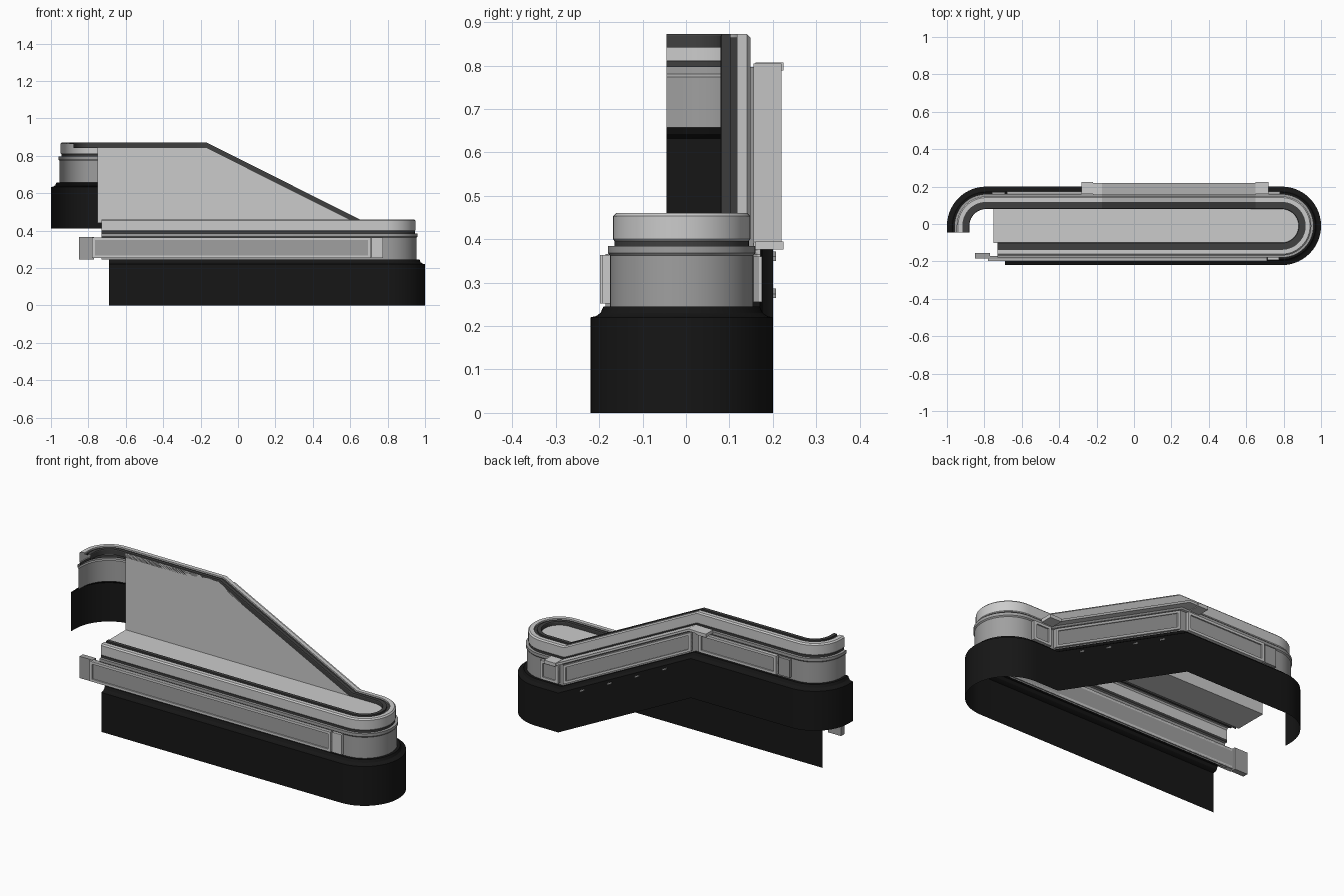
import bpy, bmesh, math

if "Cube" in bpy.data.objects:
    bpy.data.objects.remove(bpy.data.objects["Cube"])

CX, CY, RISE = 0.79, -0.01, 0.412     # bend centres, centre line, height gained at the back


def material(name, v):
    m = bpy.data.materials.new(name)
    m.diffuse_color = (v, v, v, 1)
    m.use_nodes = True
    m.node_tree.nodes["Principled BSDF"].inputs["Base Color"].default_value = m.diffuse_color
    return m


BLACK = material("black_skirt", 0.008)
DARK = material("dark_trim", 0.05)
STEEL = material("steel", 0.35)


def lift(x):
    """Height of the back run above the front run at x."""
    return RISE * min(1, max(0, (0.65 - x) / 0.82))


def front_run(a, b=CX):
    return [(a, CY, 0, -1, 0), (b, CY, 0, -1, 0)]


def back_run(a, b):
    xs = [a] + [x for x in (0.65, -0.17) if b < x < a] + [b]
    return [(x, CY, 0, 1, lift(x)) for x in xs]


def full_path(start):
    """Front straight, round end, rising back, quarter bend at the upper left."""
    p = front_run(start)
    n = 28
    for i in range(1, n):
        t = -math.pi / 2 + math.pi * i / n
        p.append((CX, CY, math.cos(t), math.sin(t), 0))
    p += back_run(CX, -CX)
    for i in range(1, 15):
        t = math.pi / 2 * (1 + i / 14)
        p.append((-CX, CY, math.cos(t), math.sin(t), RISE))
    p.append((-CX, CY - 0.035, -1, 0, RISE))
    return p


def add_mesh(name, bm, mat):
    me = bpy.data.meshes.new(name)
    bm.to_mesh(me)
    bm.free()
    ob = bpy.data.objects.new(name, me)
    bpy.context.collection.objects.link(ob)
    if mat:
        me.materials.append(mat)
    bpy.context.view_layer.objects.active = ob
    ob.select_set(True)
    bpy.ops.object.shade_smooth_by_angle(angle=math.radians(25))
    ob.select_set(False)
    return ob


def sweep(name, profile, path, mat=None, closed=False):
    """Carry a profile of (offset, height) points along a path."""
    bm = bmesh.new()
    rows = [[bm.verts.new((x + nx * d, y + ny * d, z + h)) for d, h in profile]
            for x, y, nx, ny, z in path]
    m = len(profile)
    for r, s in zip(rows, rows[1:]):
        for j in range(m if closed else m - 1):
            k = (j + 1) % m
            bm.faces.new((r[j], s[j], s[k], r[k]))
    if closed:
        bm.faces.new(rows[0])
        bm.faces.new(rows[-1][::-1])
        bmesh.ops.recalc_face_normals(bm, faces=bm.faces)
    return add_mesh(name, bm, mat)


def bar(name, d0, d1, z0, z1, path, mat=None):
    return sweep(name, [(d0, z0), (d1, z0), (d1, z1), (d0, z1)], path, mat, True)


def polygon(name, points, mat=None):
    bm = bmesh.new()
    bm.faces.new([bm.verts.new(p) for p in points])
    return add_mesh(name, bm, mat)


# Main wall: skirt, steel band, lip, groove and top rail
sweep("skirt", [(.21, 0), (.21, .22), (.197, .223), (.187, .23), (.18, .245), (.165, .245)],
      full_path(-.69), BLACK)
sweep("steel_band", [(.165, .245), (.165, .362), (.17, .368), (.17, .384), (.155, .384)],
      full_path(-.73), STEEL)
sweep("groove", [(.155, .384), (.155, .398)], full_path(-.73), DARK)
sweep("rail", [(.155, .396), (.158, .40), (.158, .453), (.151, .46), (.128, .46), (.128, .45)],
      full_path(-.73))
sweep("rail_groove", [(.128, .452), (.112, .452)], full_path(-.73), DARK)
sweep("rail_inner_lip", [(.112, .45), (.112, .46), (.092, .46), (.09, .456), (.09, .43)],
      full_path(-.73), DARK)

# Floor inside the loop, with a round right end
floor = [(-.75, CY + .092, .44), (-.75, CY - .092, .44)]
for i in range(21):
    t = -math.pi / 2 + math.pi * i / 20
    floor.append((CX + .092 * math.cos(t), CY + .092 * math.sin(t), .44))
polygon("floor", floor)

# Tall inner wall below the raised rail
polygon("inner_wall", [(-.75, .08, .44), (.68, .08, .44), (.65, .08, .455),
                       (-.17, .08, .455 + RISE), (-.75, .08, .455 + RISE)])


def framed_panel(name, path_of, a, b, d, z0, z1):
    """Panel with raised edges all round."""
    e = .016 if b > a else -.016
    bar(name + "_face", .16, d - .007, z0, z1, path_of(a, b), STEEL)
    for part, h0, h1 in (("bottom", z0, z0 + .014), ("top", z1 - .014, z1)):
        bar(f"{name}_{part}_edge", .16, d, h0, h1, path_of(a, b))
    for part, x in (("start", a), ("end", b - e)):
        bar(f"{name}_{part}_edge", .16, d, z0, z1, path_of(x, x + e))


# Long front panel with its end pieces
framed_panel("front_panel", front_run, -.78, .71, .188, .252, .364)
bar("front_left_tab", .145, .175, .245, .366, front_run(-.85, -.77), STEEL)
bar("front_right_tab", .16, .182, .252, .364, front_run(.715, .775))

# Panels along the rising back
framed_panel("back_low_panel", back_run, .78, .67, .185, .255, .36)
framed_panel("back_slope_panel", back_run, .64, -.15, .182, .255, .36)
framed_panel("back_high_panel", back_run, -.2, -.68, .185, .255, .36)
bar("back_high_tab", .16, .18, .258, .357, back_run(-.69, -.76), STEEL)

# Projecting ledge that follows the slope
bar("back_ledge", .165, .23, .38, .393, back_run(.65, -.22))
bar("back_ledge_low_end", .17, .235, .376, .395, back_run(.72, .65))
bar("back_ledge_high_end", .17, .235, .376, .395, back_run(-.22, -.28))

# Small studs on the back skirt
for i in range(4):
    x = .5 - .17 * i
    bar(f"stud_{i + 1}", .205, .217, .195, .205, back_run(x + .012, x - .012), STEEL)
